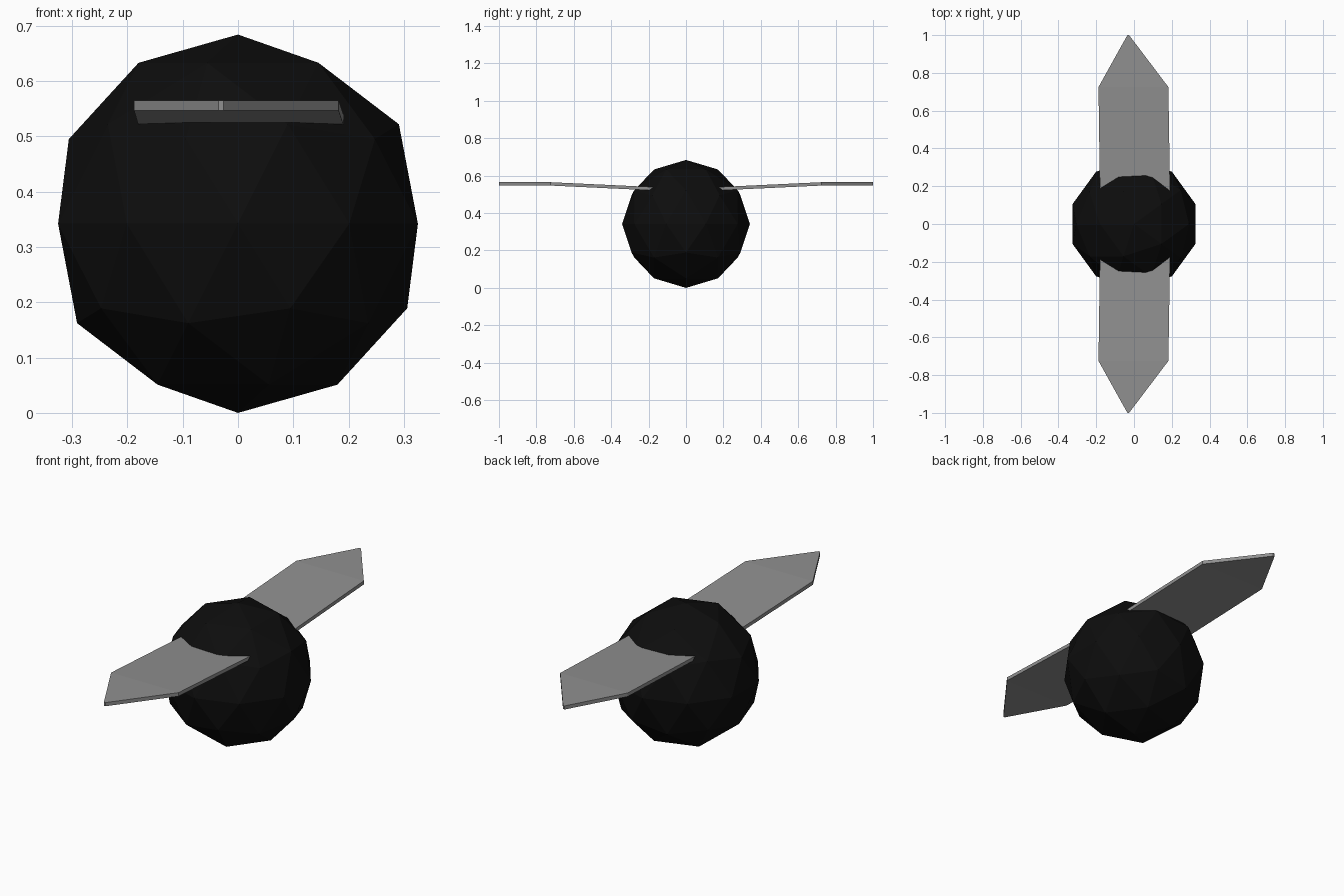
import bpy, bmesh, math

if "Cube" in bpy.data.objects:
    bpy.data.objects.remove(bpy.data.objects["Cube"], do_unlink=True)


def make_material(name, value):
    mat = bpy.data.materials.new(name)
    mat.use_nodes = True
    colour = (value, value, value, 1.0)
    mat.diffuse_color = colour
    mat.node_tree.nodes["Principled BSDF"].inputs["Base Color"].default_value = colour
    return mat


black = make_material("black", 0.004)
grey = make_material("grey", 0.28)


def make_object(name, bm, mat):
    bmesh.ops.recalc_face_normals(bm, faces=bm.faces)
    mesh = bpy.data.meshes.new(name)
    bm.to_mesh(mesh)
    bm.free()
    mesh.materials.append(mat)
    obj = bpy.data.objects.new(name, mesh)
    bpy.context.collection.objects.link(obj)
    return obj


# Faceted round body
RADIUS = 0.342
bm = bmesh.new()
bmesh.ops.create_icosphere(bm, subdivisions=2, radius=RADIUS)
body = make_object("body", bm, black)
body.location.z = RADIUS
body.rotation_euler.z = math.pi

# Wing stations from root to tip: distance out, left x, right x, top height
STATIONS = [
    (0.15, -0.180, 0.191, 0.538),
    (0.725, -0.188, 0.182, 0.565),
    (1.00, -0.035, -0.026, 0.565),
]
THICKNESS = 0.018


def make_wing(name, side):
    bm = bmesh.new()
    rings = []
    for y, x0, x1, z in STATIONS:
        low = z - THICKNESS
        corners = [(x0, z), (x1, z), (x1, low), (x0, low)]
        rings.append([bm.verts.new((x, side * y, h)) for x, h in corners])
    # Skin between neighbouring stations, then close both ends
    for a, b in zip(rings, rings[1:]):
        for i in range(4):
            j = (i + 1) % 4
            bm.faces.new((a[i], a[j], b[j], b[i]))
    bm.faces.new(rings[0])
    bm.faces.new(rings[-1])
    return make_object(name, bm, grey)


make_wing("front_wing", -1)
make_wing("back_wing", 1)
